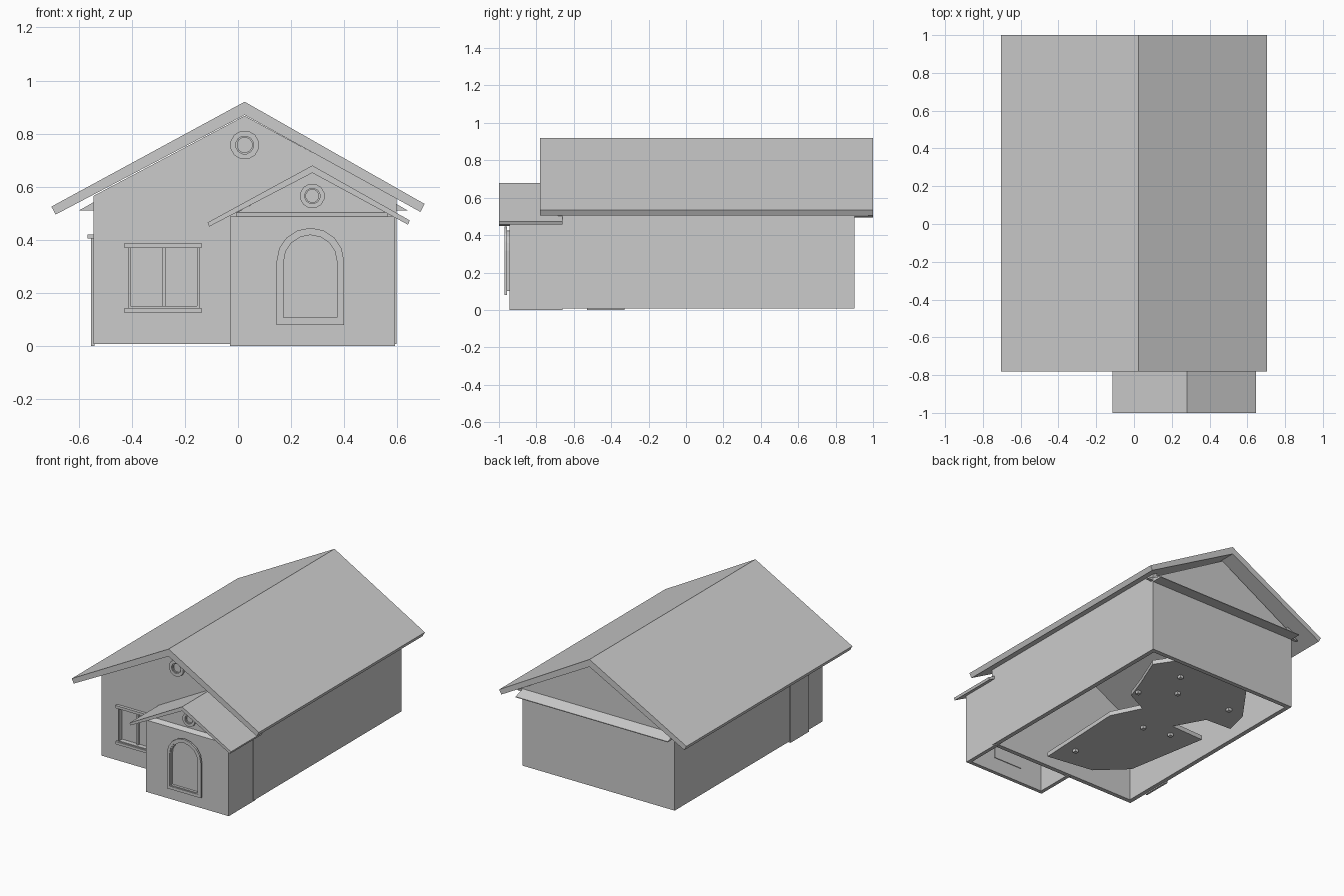
import bpy, bmesh, math

if "Cube" in bpy.data.objects:
    bpy.data.objects.remove(bpy.data.objects["Cube"])


def finish(name, bm):
    bmesh.ops.recalc_face_normals(bm, faces=bm.faces)
    me = bpy.data.meshes.new(name)
    bm.to_mesh(me)
    bm.free()
    ob = bpy.data.objects.new(name, me)
    bpy.context.collection.objects.link(ob)
    return ob


def place(u, v, t, axis):
    return {'x': (t, u, v), 'y': (u, t, v), 'z': (u, v, t)}[axis]


def prism(name, pts, a, b, axis='y'):
    """Profile extruded from a to b along an axis."""
    bm = bmesh.new()
    lo = [bm.verts.new(place(u, v, a, axis)) for u, v in pts]
    hi = [bm.verts.new(place(u, v, b, axis)) for u, v in pts]
    bm.faces.new(lo)
    bm.faces.new(hi)
    n = len(pts)
    for i in range(n):
        j = (i + 1) % n
        bm.faces.new((lo[i], lo[j], hi[j], hi[i]))
    return finish(name, bm)


def box(name, x0, x1, y0, y1, z0, z1):
    return prism(name, [(x0, z0), (x1, z0), (x1, z1), (x0, z1)], y0, y1)


def frame(name, outer, inner, y0, y1):
    """Closed ring between two matching outlines in the xz plane."""
    bm = bmesh.new()
    loops = [[bm.verts.new((x, y, z)) for x, z in pts]
             for pts, y in ((outer, y0), (inner, y0), (inner, y1), (outer, y1))]
    n = len(outer)
    for k in range(4):
        p, q = loops[k], loops[(k + 1) % 4]
        for i in range(n):
            j = (i + 1) % n
            bm.faces.new((p[i], p[j], q[j], q[i]))
    return finish(name, bm)


def circle(cx, cz, r, n=12):
    return [(cx + r * math.cos(2 * math.pi * (i + .5) / n),
             cz + r * math.sin(2 * math.pi * (i + .5) / n)) for i in range(n)]


def arch(x0, x1, z0, z1):
    r = (x1 - x0) / 2
    cx = (x0 + x1) / 2
    top = [(cx + r * math.cos(math.pi * i / 8), z1 - r + r * math.sin(math.pi * i / 8))
           for i in range(9)]
    return [(x0, z0), (x1, z0)] + top


def vent(name, cx, cz, r, y):
    frame(name + "_ring", circle(cx, cz, r), circle(cx, cz, r * .62), y - .015, y + .01)
    frame(name + "_inner_ring", circle(cx, cz, r * .62), circle(cx, cz, r * .52),
          y - .008, y + .01)


# Roofs
prism("main_roof", [(-.703, .525), (.025, .92), (.703, .535), (.687, .505),
                    (.025, .87), (-.687, .495)], -.78, 1.0)
prism("porch_roof", [(-.115, .465), (.28, .68), (.647, .473), (.64, .457),
                     (.28, .652), (-.108, .45)], -1.0, -.66)

# Main walls, an open shell without a floor
T = .03
F = -.685  # front wall plane
prism("left_wall", [(-.545, .008), (-.545 + T, .008), (-.545 + T, .58), (-.545, .565)], F, .9)
prism("right_wall", [(.597 - T, .008), (.597, .008), (.597, .556), (.597 - T, .572)], F, .9)
box("back_wall", -.545, .597, .9 - T, .9, .008, .51)
front = prism("front_wall", [(-.545, .008), (.597, .008), (.597, .558),
                             (.025, .867), (-.545, .565)], F, F + T)

# Window hole, pane and frame
cutter = box("window_cutter", -.405, -.155, -.8, -.5, .15, .37)
cutter.hide_render = True
cutter.hide_viewport = True
mod = front.modifiers.new("window_hole", 'BOOLEAN')
mod.object = cutter
mod.solver = 'EXACT'
frame("window_frame", [(-.415, .14), (-.145, .14), (-.145, .38), (-.415, .38)],
      [(-.405, .15), (-.155, .15), (-.155, .37), (-.405, .37)], F - .012, F + T)
box("window_pane", -.405, -.155, F + .02, F + .028, .15, .37)
box("window_mullion", -.286, -.274, F + .005, F + .025, .15, .37)
for name, z in (("window_sill", .125), ("window_lintel", .37)):
    box(name, -.427, -.138, F - .02, F + .005, z, z + .018)

# Back gable, set behind a sloping ledge
prism("back_gable", [(-.6, .51), (.64, .51), (.025, .862)], .88, .9)
prism("back_ledge", [(.87, .5), (.975, .5), (.975, .505), (.9, .53), (.87, .53)],
      -.545, .597, 'x')

# Porch walls, gable and ledge
box("porch_left_wall", -.03, -.005, -.945, -.66, 0, .487)
box("porch_right_wall", .567, .592, -.945, -.66, 0, .487)
box("porch_front_wall", -.03, .592, -.945, -.92, 0, .487)
prism("porch_ledge", [(-.945, .487), (-.91, .505), (-.89, .505), (-.89, .487)],
      -.005, .565, 'x')
prism("porch_gable", [(-.005, .503), (.555, .503), (.28, .654)], -.915, -.89)

# Arched door
frame("door_frame", arch(.145, .4, .08, .445), arch(.165, .38, .1, .425), -.97, -.957)
frame("door_edge", arch(.165, .38, .1, .425), arch(.172, .373, .107, .418), -.966, -.94)
prism("door_panel", arch(.165, .38, .1, .425), -.949, -.915)

# Round gable vents
vent("main_vent", .025, .757, .055, F)
vent("porch_vent", .28, .565, .047, -.915)

# Side door on the left wall
box("side_door", -.553, -.54, -.53, -.33, 0, .41)
box("side_door_lintel", -.567, -.54, -.54, -.32, .405, .42)

# Uneven floor slab inside, on short feet
slab = [(.21, -.6), (-.12, -.55), (-.3, -.38), (-.4, .19), (-.15, .2), (-.26, .4),
        (-.45, .41), (-.41, .58), (-.2, .87), (.35, .87), (.45, .72), (.36, .5),
        (.3, .33), (.14, .25), (.24, .05)]
prism("floor_slab", slab, .03, .06, 'z')
for x, y in ((.13, -.42), (-.01, .08), (-.2, .12), (.1, .55), (.3, .4), (.22, .72), (-.28, .6)):
    box("floor_foot", x - .013, x + .013, y - .013, y + .013, .01, .035)
